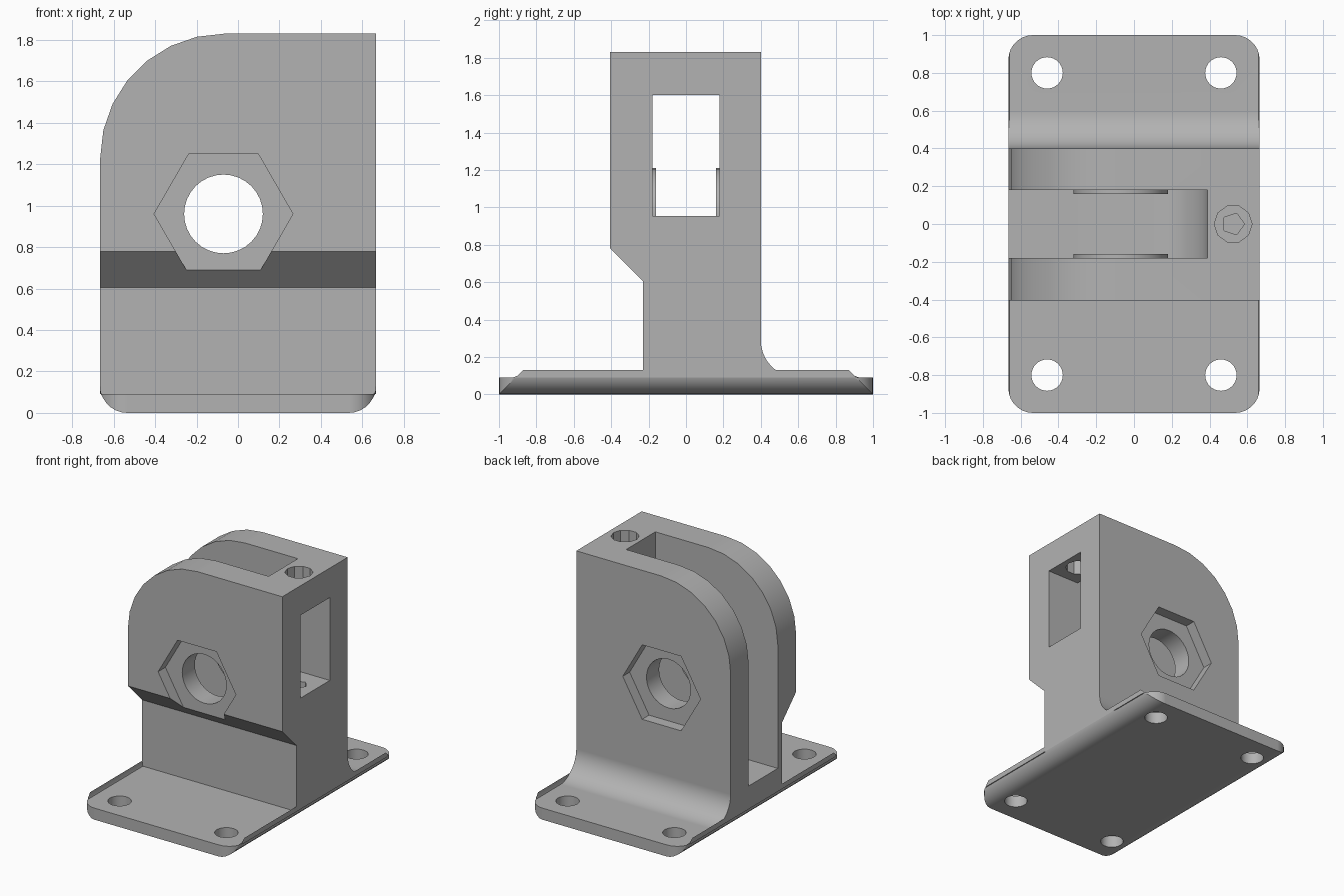
import bpy, bmesh
from math import pi, sin, cos, radians
from mathutils import Vector, Matrix

if "Cube" in bpy.data.objects:
    bpy.data.objects.remove(bpy.data.objects["Cube"], do_unlink=True)

grey = bpy.data.materials.new("plain grey")
grey.use_nodes = True
grey.diffuse_color = (0.45, 0.45, 0.45, 1)
grey.node_tree.nodes["Principled BSDF"].inputs["Base Color"].default_value = (0.45, 0.45, 0.45, 1)

HALF_X, TOP, PLATE = 0.665, 1.83, 0.09
PIVOT_X, PIVOT_Z = -0.07, 0.96
SLOT = 0.18


def arc(cx, cy, r, start, end, steps):
    return [(cx + r * cos(radians(start + (end - start) * i / steps)),
             cy + r * sin(radians(start + (end - start) * i / steps))) for i in range(steps + 1)]


def make_object(name, bm):
    bmesh.ops.recalc_face_normals(bm, faces=bm.faces)
    mesh = bpy.data.meshes.new(name)
    bm.to_mesh(mesh)
    bm.free()
    mesh.materials.append(grey)
    obj = bpy.data.objects.new(name, mesh)
    bpy.context.collection.objects.link(obj)
    return obj


def prism(points, axis, low, high):
    """Extrude a 2D profile along x, y or z."""
    place = {"x": lambda a, b: (low, a, b),
             "y": lambda a, b: (a, low, b),
             "z": lambda a, b: (a, b, low)}[axis]
    step = Vector([(high - low) * (axis == k) for k in "xyz"])
    bm = bmesh.new()
    face = bm.faces.new([bm.verts.new(place(a, b)) for a, b in points])
    out = bmesh.ops.extrude_face_region(bm, geom=[face])
    bmesh.ops.translate(bm, vec=step, verts=[v for v in out["geom"] if isinstance(v, bmesh.types.BMVert)])
    return bm


def round_points(x, y, r, sides):
    return arc(x, y, r, 0, 360, sides)[:-1]


def combine(target, bm, operation="DIFFERENCE"):
    tool = make_object("cutter", bm)
    tool.hide_render = True
    mod = target.modifiers.new("cut", "BOOLEAN")
    mod.operation, mod.solver, mod.object = operation, "EXACT", tool
    bpy.context.view_layer.objects.active = target
    bpy.ops.object.modifier_apply(modifier=mod.name)
    bpy.data.objects.remove(tool, do_unlink=True)


# Side profile: plate, overhanging front, filleted back
profile = [(-1, 0), (-1, PLATE), (-0.23, PLATE), (-0.23, 0.605), (-0.405, 0.78), (-0.405, TOP), (0.4, TOP)]
profile += arc(0.6, PLATE + 0.2, 0.2, 180, 270, 10) + [(1, PLATE), (1, 0)]
bm = prism(profile, "x", -HALF_X, HALF_X)


def bevel(edges, size, steps):
    bmesh.ops.bevel(bm, geom=edges, offset=size, offset_type="OFFSET", segments=steps,
                    profile=0.5, affect="EDGES", clamp_overlap=False)


# Rounded plate corners and the large round on one top edge
bevel([e for e in bm.edges if all(abs(abs(v.co.y) - 1) < 1e-4 for v in e.verts)
       and abs(e.verts[0].co.x - e.verts[1].co.x) < 1e-4], 0.13, 7)
bevel([e for e in bm.edges if all(v.co.z > TOP - 1e-4 and v.co.x < 0 for v in e.verts)], 0.6, 7)
bracket = make_object("hinge_bracket", bm)

# Central slot, open at the top and one side
slot = [(-1, 0.27), (-1, 2), (0.39, 2)] + arc(0.09, 0.57, 0.3, 0, -90, 8)
combine(bracket, prism(slot, "y", -SLOT, SLOT))

# Thin round spacers on the inner slot walls, nut pockets outside
for side in (-1, 1):
    combine(bracket, prism(round_points(PIVOT_X, PIVOT_Z, 0.25, 32), "y",
                           side * (SLOT - 0.02), side * (SLOT + 0.03)), "UNION")
    combine(bracket, prism(round_points(PIVOT_X, PIVOT_Z, 0.335, 6), "y", side * 0.315, side * 0.6))

# Pivot bore
combine(bracket, prism(round_points(PIVOT_X, PIVOT_Z, 0.19, 32), "y", -0.7, 0.7))

# Window through the end wall
combine(bracket, prism([(-SLOT, 0.955), (SLOT, 0.955), (SLOT, 1.6), (-SLOT, 1.6)], "x", 0.3, 0.9))

# Clearance hole above the window, pilot hole below it
combine(bracket, prism(round_points(0.525, 0, 0.1, 10), "z", 1.5, 2))
combine(bracket, prism(round_points(0.525, 0, 0.06, 5), "z", 0.45, 1.1))

# Mounting holes in the plate
for x in (-0.46, 0.46):
    for y in (-0.8, 0.8):
        combine(bracket, prism(round_points(x, y, 0.083, 32), "z", -0.1, 0.2))

# Smooth rounds with sharp edges kept
bpy.ops.object.select_all(action="DESELECT")
bracket.select_set(True)
bpy.context.view_layer.objects.active = bracket
bpy.ops.object.shade_smooth_by_angle(angle=radians(30))
weighted = bracket.modifiers.new("weighted normals", "WEIGHTED_NORMAL")
weighted.keep_sharp = True
